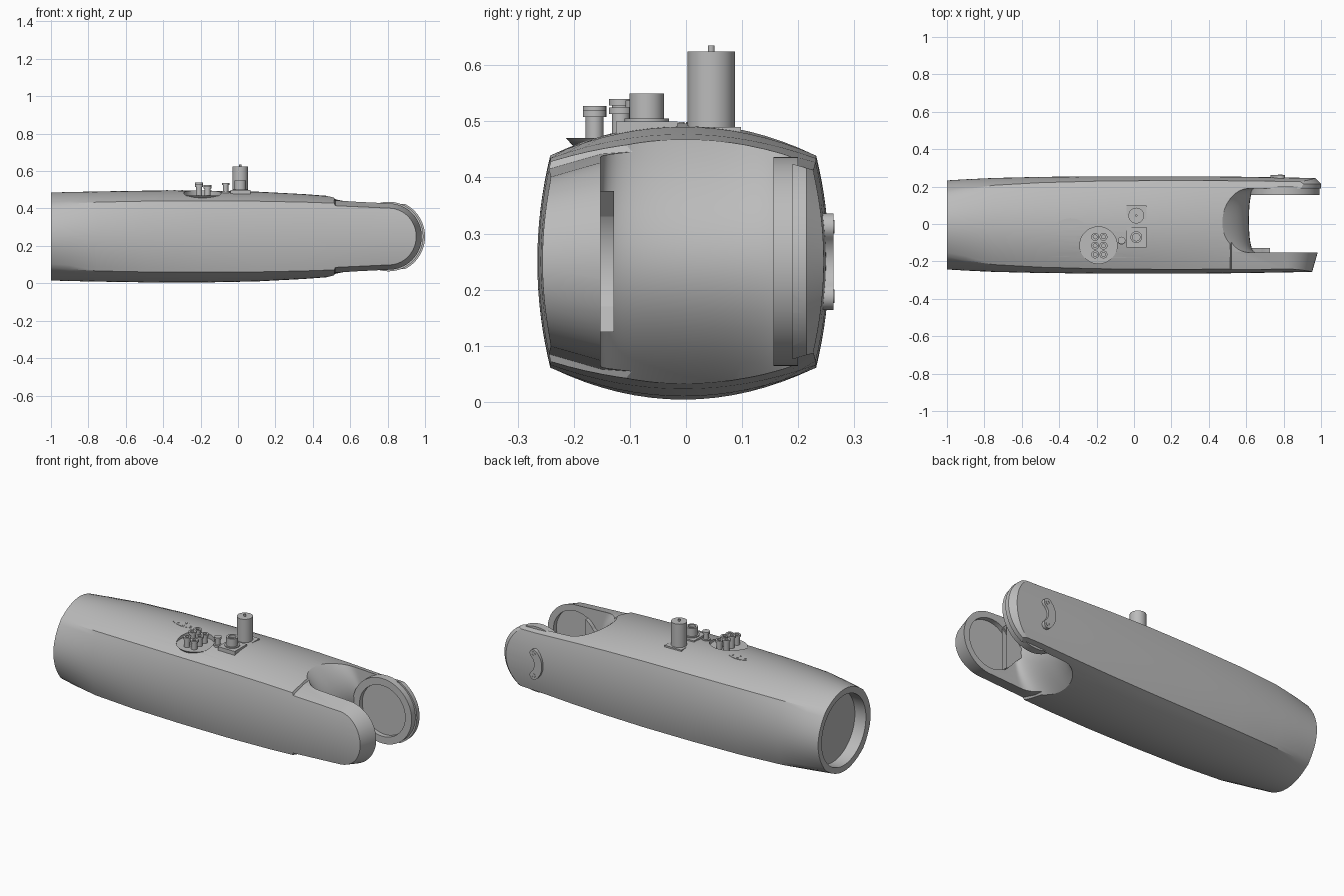
import bpy, bmesh, math
from mathutils import Matrix, Vector

cube = bpy.data.objects.get("Cube")
if cube:
    bpy.data.objects.remove(cube, do_unlink=True)

grey = bpy.data.materials.new("metal_grey")
grey.use_nodes = True
colour = (0.5, 0.5, 0.5, 1)
grey.diffuse_color = colour
grey.node_tree.nodes["Principled BSDF"].inputs["Base Color"].default_value = colour

MID = 0.25            # height of the long axis
JOINT = 0.805         # x of the fork joint axis


def finish(name, bm, smooth=True):
    bmesh.ops.remove_doubles(bm, verts=bm.verts, dist=1e-5)
    bmesh.ops.recalc_face_normals(bm, faces=bm.faces)
    mesh = bpy.data.meshes.new(name)
    bm.to_mesh(mesh)
    bm.free()
    mesh.materials.append(grey)
    ob = bpy.data.objects.new(name, mesh)
    bpy.context.collection.objects.link(ob)
    if smooth:
        shade(ob)
    return ob


def shade(ob):
    bpy.ops.object.select_all(action='DESELECT')
    ob.select_set(True)
    bpy.context.view_layer.objects.active = ob
    bpy.ops.object.shade_smooth_by_angle(angle=math.radians(28))


def loft(name, rings, smooth=True):
    """Skin a list of equal closed rings and cap both ends."""
    bm = bmesh.new()
    rows = [[bm.verts.new(p) for p in ring] for ring in rings]
    n = len(rows[0])
    for a, b in zip(rows, rows[1:]):
        for i in range(n):
            j = (i + 1) % n
            bm.faces.new((a[i], a[j], b[j], b[i]))
    bm.faces.new(rows[0])
    bm.faces.new(rows[-1])
    return finish(name, bm, smooth)


def lathe(name, profile, place, axis='Z', steps=48):
    """Spin a closed (radius, height) profile; place is the axis origin."""
    turn = Matrix.Rotation({'Z': 0, 'Y': -math.pi / 2, 'X': math.pi / 2}[axis], 4,
                           'X' if axis == 'Y' else 'Y')
    bm = bmesh.new()
    rows = []
    for k in range(steps):
        a = math.tau * k / steps
        rows.append([bm.verts.new(turn @ Vector((r * math.cos(a), r * math.sin(a), h)) + Vector(place))
                     for r, h in profile])
    n = len(profile)
    for k in range(steps):
        a, b = rows[k], rows[(k + 1) % steps]
        for i in range(n):
            j = (i + 1) % n
            if profile[i][0] or profile[j][0]:
                bm.faces.new((a[i], a[j], b[j], b[i]))
    bmesh.ops.dissolve_degenerate(bm, edges=bm.edges, dist=1e-6)
    return finish(name, bm)


def rod(name, place, radius, low, high, axis='Z', steps=48):
    return lathe(name, [(0, low), (radius, low), (radius, high), (0, high)], place, axis, steps)


def plate(name, outline, low, high, axis='Z'):
    def put(p, h):
        return (p[0], p[1], h) if axis == 'Z' else (p[0], h, p[1])
    return loft(name, [[put(p, h) for p in outline] for h in (low, high)])


def cut(ob, cutter, mode='DIFFERENCE'):
    mod = ob.modifiers.new(cutter.name, 'BOOLEAN')
    mod.operation, mod.object, mod.solver = mode, cutter, 'EXACT'
    bpy.context.view_layer.objects.active = ob
    bpy.ops.object.modifier_apply(modifier=mod.name)
    bpy.data.objects.remove(cutter, do_unlink=True)


# Main body: four bowed sides blending from a round end to a squarish middle
stations = [  # x, corner y, corner z, side bulge, top bulge
    (-1, .17, .168, .238, .235), (-.9, .19, .175, .244, .238), (-.75, .212, .184, .251, .241),
    (-.5, .226, .189, .257, .245), (-.2, .234, .19, .26, .246), (.1, .237, .189, .26, .24),
    (.35, .237, .184, .26, .227), (.55, .236, .177, .258, .212), (.8, .233, .165, .254, .2),
    (1.1, .228, .16, .248, .198)]
spread = [-1 + i / 8 for i in range(16)]


def section(x, yc, zc, side, top):
    quarter = [(side - (side - yc) * u * u, zc * u) for u in spread]
    over = [(-yc * u, top - (top - zc) * u * u) for u in spread]
    pts = quarter + over
    pts += [(-y, -z) for y, z in pts]
    return [(x, y - .005, MID + z) for y, z in pts]


body = loft("arm_body", [section(*s) for s in stations])


# Rounded fork end with bevelled outer rims
def fork_outline(y, r):
    arc = [(JOINT + r * math.cos(a), r * math.sin(a))
           for a in (math.pi * (i / 32 - .5) for i in range(33))]
    back = [(.52, r + .014), (.42, .4), (-1.3, .4)]
    pts = arc + back + [(x, -z) for x, z in reversed(back)]
    return [(x, y, MID + z) for x, z in pts]


cut(body, loft("fork_trim", [fork_outline(y, r) for y, r in
    ((-.4, .11), (-.24, .152), (-.15, .178), (.1, .195), (.215, .195), (.25, .16), (.4, .1))]), 'INTERSECT')


# Fork slot with a throat that flares above and below
def slot_ring(z):
    s = min(((z - MID) / .22) ** 2, 1.5)
    start, depth, ring = .615 - .145 * s, .04 + .1 * s, []
    for i in range(33):
        u = math.cos(math.pi * i / 32)
        ring.append((start + depth * (1 - (1 - abs(u) ** 2.5) ** .4), .019 + .171 * u, z))
    return ring + [(1.3, -.152, z), (1.3, .19, z)]


cut(body, loft("slot_cutter", [slot_ring(MID + .03 * i) for i in range(-10, 11)]))

# Socket in the round end, fork recess and connector pocket
cut(body, rod("socket_cutter", (0, 0, MID), .2, -1.2, -.93, 'X', 64))
cut(body, rod("recess_cutter", (JOINT, 0, MID), .142, -.18, 0, 'Y', 64))
cut(body, rod("pocket_cutter", (-.19, -.115, 0), .1, .466, .6))
shade(body)

# Bearing ring inside the back prong
lathe("bearing_ring", [(0, .2), (.186, .2), (.186, .156), (.145, .156), (.145, .182), (0, .182)],
      (JOINT, 0, MID), 'Y', 64)

# Wedge stop hugging the front recess
arc = [math.radians(-58 + 116 * i / 16) for i in range(17)]
plate("wedge_stop", [(.6, MID)] + [(JOINT - .148 * math.cos(a), MID + .148 * math.sin(a)) for a in arc],
      -.16, -.128, 'Y')


# Curved cover with two screws on the back prong
def cover_point(a, r):
    return (.835 + r * math.cos(a), MID + r * math.sin(a))


sweep = [math.pi + math.radians(-50 + 100 * i / 16) for i in range(17)]
outline = [cover_point(a, .105) for a in sweep]
for end, ends in ((sweep[-1], 1), (sweep[0], -1)):
    cx, cz = cover_point(end, .081)
    turn = [end + math.pi * i / 8 + (0 if ends > 0 else math.pi) for i in range(1, 8)]
    outline += [(cx + .024 * math.cos(t), cz + .024 * math.sin(t)) for t in turn]
    if ends > 0:
        outline += [cover_point(a, .057) for a in reversed(sweep)]
plate("back_cover", outline, .22, .263, 'Y')
for a in (sweep[0], sweep[-1]):
    x, z = cover_point(a, .081)
    lathe("cover_screw", [(.008, .26), (.012, .26), (.012, .265), (.008, .265)], (x, 0, z), 'Y', 20)

# Small studs on the front prong
for z, r in ((.2, .014), (.25, .015), (.285, .008)):
    rod("front_stud", (.885, 0, z), r, -.252, -.246, 'Y', 16)

# Connector dish with six sockets
lathe("connector_dish", [(0, .435), (.05, .44), (.085, .455), (.099, .47), (0, .47)], (-.19, -.115, 0))
for i in range(6):
    x, y = -.208 + .045 * (i % 2), -.163 + .047 * (i // 2)
    top = (.527, .52, .54, .525, .535, .52)[i]
    lathe("dish_connector", [(0, .46), (.016, .46), (.016, top - .012), (.021, top - .012), (.021, top),
                             (.01, top), (.01, top - .01), (0, top - .01)], (x, y, 0), steps=24)


# Mounting plates and cylinders on top
def square(x0, x1, y0, y1):
    return [(x0, y0), (x1, y0), (x1, y1), (x0, y1)]


plate("front_mount_plate", square(-.04, .067, -.125, -.015), .455, .5)
plate("back_mount_plate", square(-.04, .067, -.005, .098), .46, .49)
lathe("short_port", [(0, .48), (.04, .48), (.04, .505), (.031, .505), (.031, .55), (.02, .55),
                     (.02, .535), (0, .535)], (.012, -.07, 0))
rod("tall_cylinder", (.012, .045, 0), .042, .48, .624)
rod("tall_cylinder_pin", (.012, .045, 0), .006, .61, .635, steps=16)
lathe("side_connector", [(0, .46), (.022, .46), (.022, .493), (.014, .493), (.014, .525), (.02, .525),
                         (.02, .537), (0, .537)], (-.066, -.088, 0), steps=24)

# Thin lens-shaped badge plate with small rivets
lens = [(-.34 + .075 * math.cos(a), .005 + .026 * math.sin(a) * abs(math.sin(a)))
        for a in (math.tau * i / 32 for i in range(32))]
plate("lens_plate", lens, .489, .4965)
for dx, dy in ((-.04, 0), (0, .013), (0, -.013), (.04, 0)):
    rod("lens_rivet", (-.34 + dx, .005 + dy, 0), .005, .49, .499, steps=12)
